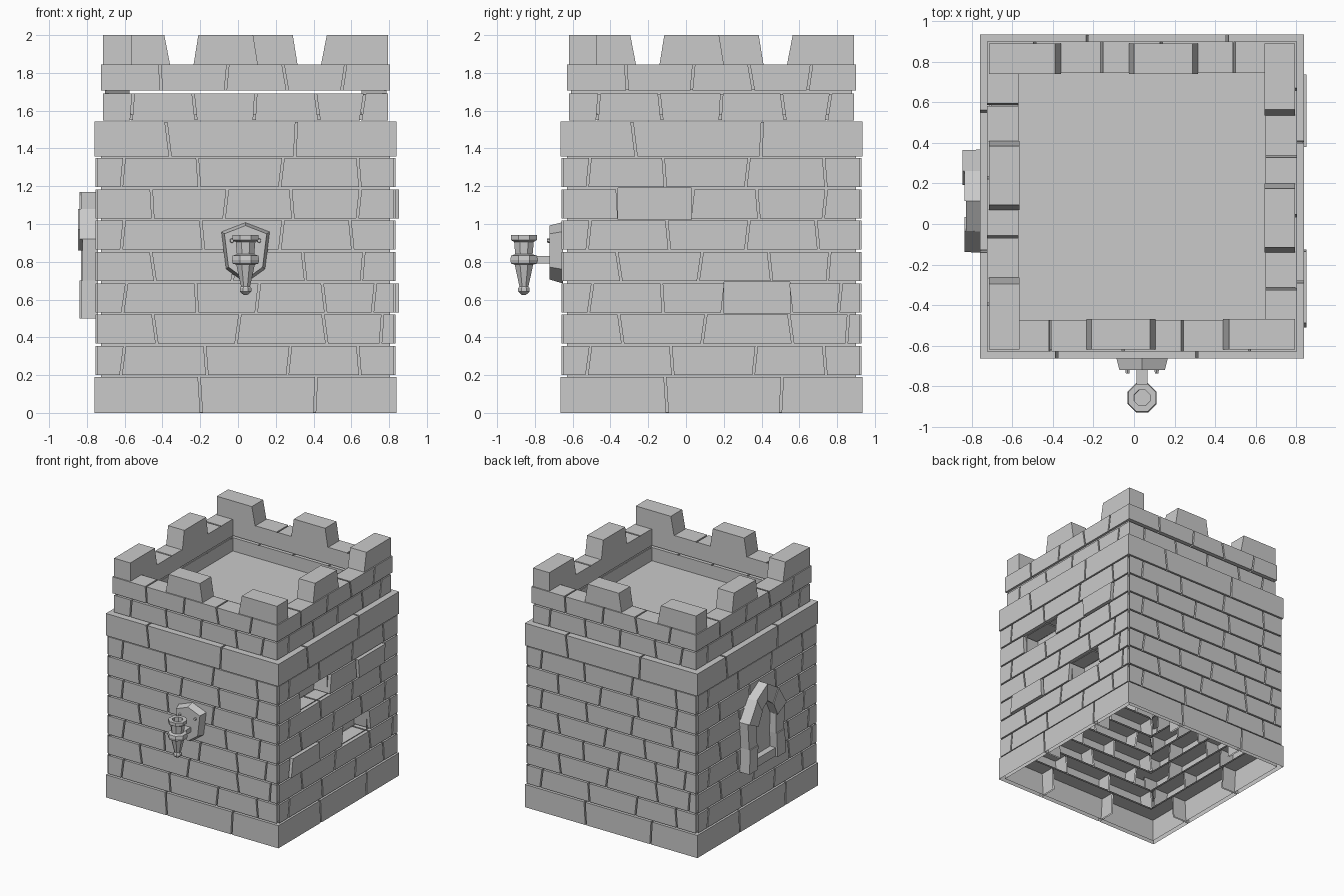
import bpy, bmesh, math, random
from mathutils import Matrix, Vector

if "Cube" in bpy.data.objects:
    bpy.data.objects.remove(bpy.data.objects["Cube"])

random.seed(4)
CX, CY = 0.04, 0.135          # tower axis

stone = bpy.data.materials.new("stone_grey")
stone.diffuse_color = (0.59, 0.59, 0.59, 1)
stone.use_nodes = True
stone.node_tree.nodes["Principled BSDF"].inputs["Base Color"].default_value = stone.diffuse_color


def finish(bm, name):
    bmesh.ops.recalc_face_normals(bm, faces=bm.faces[:])
    me = bpy.data.meshes.new(name)
    bm.to_mesh(me)
    bm.free()
    me.materials.append(stone)
    ob = bpy.data.objects.new(name, me)
    bpy.context.collection.objects.link(ob)
    return ob


def loft(bm, a, b, skip=()):
    """Solid between two matching loops; skip leaves out sides by number or 'back'."""
    va = [bm.verts.new(p) for p in a]
    vb = [bm.verts.new(p) for p in b]
    n = len(va)
    bm.faces.new(va)
    if 'back' not in skip:
        bm.faces.new(vb[::-1])
    for i in range(n):
        if i not in skip:
            bm.faces.new((va[i], va[(i + 1) % n], vb[(i + 1) % n], vb[i]))


def brick(bm, M, us, zs, outer, inner, mitre=(0, 0), skip=()):
    """us = u at left bottom, right bottom, right top, left top."""
    (ul0, ur0, ur1, ul1), (z0, z1) = us, zs
    t = outer - inner
    ml, mr = mitre[0] * t, mitre[1] * t
    pts = [(ul0, z0, ml), (ur0, z0, -mr), (ur1, z1, -mr), (ul1, z1, ml)]
    loft(bm, [M @ Vector((u, -outer, z)) for u, z, s in pts],
         [M @ Vector((u + s, -inner, z)) for u, z, s in pts], skip)


def plate(bm, M, u0, u1, z0, z1, dist):
    bm.faces.new([bm.verts.new(M @ Vector((u, -dist, z)))
                  for u, z in ((u0, z0), (u1, z0), (u1, z1), (u0, z1))])


# Brick courses: z range, outer distance, inner distance, end, seam positions
P0, P = 0.195, 1.16 / 7
SEAMS = [(-.65, -.21, .23, .60), (-.48, -.04, .42, .72), (-.64, -.26, .065, .415, .68),
         (-.49, -.06, .31, .62), (-.65, -.23, .19, .56), (-.495, -.105, .245, .60),
         (-.65, -.25, .19, .60)]
COURSES = [(0, .19, .8, .64, .8, (-.24, .37))]
for i, s in enumerate(SEAMS):
    COURSES.append((P0 + i * P + .006, P0 + (i + 1) * P - .006, .795, .64, .785, s))
COURSES += [(1.357, 1.542, .8, .61, .8, (-.41, .265)),
            (1.548, 1.69, .755, .61, .755, (-.60, -.27, .05, .38, .62)),
            (1.708, 1.845, .765, .61, .765, (-.45, -.10, .21, .52))]
HOLES = {(1, 6, 1), (1, 3, 3)}          # (wall, course, brick) pushed in
PROUD = {(1, 6, 3), (1, 3, 1)}          # sticking out
MORTAR = .765

slants = {(c, i): random.uniform(.004, .012) * (1 if (i + c) % 2 else -1)
          for c in range(12) for i in range(8)}

for w, wname in enumerate(("front", "right", "back", "left")):
    M = Matrix.Translation((CX, CY, 0)) @ Matrix.Rotation(w * math.pi / 2, 4, 'Z')
    bm, mortar = bmesh.new(), bmesh.new()
    for c, (z0, z1, outer, inner, end, seams) in enumerate(COURSES):
        edges = [(-end, 0)] + [(u, slants[c, i]) for i, u in enumerate(seams)] + [(end, 0)]
        n = len(edges) - 1
        parapet = c > 8
        for i in range(n):
            (a, sa), (b, sb) = edges[i], edges[i + 1]
            # Recessed brick at the back of a hole
            if (w, c, i) in HOLES:
                plate(mortar, M, a - .02, b + .02, z0 - .008, z1 + .008, inner + .002)
                continue
            ga, gb = (.006 if i else 0), (.006 if i < n - 1 else 0)
            o = outer + (.017 if (w, c, i) in PROUD else 0)
            skip = set() if parapet else {'back'}     # bricks are open inside
            if i == 0:
                skip.add(3)
            if i == n - 1:
                skip.add(1)
            if c == 0:
                skip.add(0)
            brick(bm, M, (a + ga - sa, b - gb - sb, b - gb + sb, a + ga + sa), (z0, z1),
                  o, inner, (i == 0, i == n - 1), skip)
            # Thin mortar behind this brick
            if not parapet:
                plate(mortar, M, max(a, -MORTAR), min(b, MORTAR), max(z0 - .006, .003),
                      min(z1 + .006, 1.54), MORTAR)
        if parapet:   # smooth lining inside the parapet
            plate(mortar, M, -.607, .607, z0, z1, .607)
    finish(bm, wname + "_wall_bricks")
    if w % 2:   # side walls close the slot under the top course
        brick(mortar, M, (-.745, .745, .745, -.745), (1.685, 1.712), .745, .615, (1, 1))
    finish(mortar, wname + "_mortar")

    # Battlements: one at the corner, one in the middle
    bm = bmesh.new()
    brick(bm, M, (.40, .755, .755, .43), (1.845, 2.0), .755, .605)
    brick(bm, M, (-.275, .065, .04, -.25), (1.845, 2.0), .755, .605)
    finish(bm, wname + "_battlements")

# Roof floor
bm = bmesh.new()
bmesh.ops.create_cube(bm, size=1, matrix=Matrix.Translation((CX, CY, 1.565))
                      @ Matrix.Diagonal((1.25, 1.25, .03, 1)))
finish(bm, "roof_floor")

# Arched window surround on the left wall
WY = 0.113
OUT = [(.25, .50), (.24, .70), (.255, .92), (.15, 1.08), (0, 1.17)]
INN = [(.14, .50), (.13, .70), (.135, .86), (.08, .97), (0, 1.03)]
DEPTH = [.072, .062, .078, .07]
bm = bmesh.new()
for s in (-1, 1):
    for i in range(4):
        d = DEPTH[i] + (.008 if s > 0 else 0)
        ring = [OUT[i], OUT[i + 1], INN[i + 1], INN[i]]
        loft(bm, [(-.74, WY + s * y, z) for y, z in ring],
             [(-.76 - d, WY + s * y * .985, z) for y, z in ring])
finish(bm, "window_surround")

bm = bmesh.new()
shape = INN + [(-y, z) for y, z in INN[-2::-1]]
loft(bm, [(-.75, WY + y, z) for y, z in shape], [(-.764, WY + y, z) for y, z in shape])
finish(bm, "window_pane")

bm = bmesh.new()
bmesh.ops.create_cube(bm, size=1, matrix=Matrix.Translation((-.78, WY, .54))
                      @ Matrix.Diagonal((.07, .29, .07, 1)))
finish(bm, "window_sill")

# Torch holder: shield plate with bevelled rim
shield = [(0, 1.01), (.13, .96), (.105, .76), (0, .685), (-.105, .76), (-.13, .96)]
bm = bmesh.new()
loft(bm, [(CX + x, -.65, z) for x, z in shield],
     [(CX + x * .86, -.722, .86 + (z - .86) * .88) for x, z in shield])
finish(bm, "torch_plate")

bm = bmesh.new()
for s in (-1, 1):
    bmesh.ops.create_cone(bm, cap_ends=True, segments=6, radius1=.015, radius2=.01, depth=.03,
                          matrix=Matrix.Translation((CX + s * .072, -.722, .912))
                          @ Matrix.Rotation(math.pi / 2, 4, 'X'))
finish(bm, "torch_rivets")

bm = bmesh.new()
bmesh.ops.create_cube(bm, size=1, matrix=Matrix.Translation((CX, -.76, .81))
                      @ Matrix.Diagonal((.055, .12, .04, 1)))
finish(bm, "torch_arm")

# Eight-sided holder cup turned from a profile
prof = [(.012, .625), (.033, .642), (.033, .66), (.026, .67), (.053, .785), (.074, .79),
        (.078, .81), (.074, .832), (.05, .84), (.056, .905), (.074, .915), (.074, .942),
        (.042, .942), (.041, .90)]
bm = bmesh.new()
rings = []
for r, z in prof:
    rings.append([bm.verts.new((CX + r * math.cos(math.pi / 8 + k * math.pi / 4),
                                -.858 + r * math.sin(math.pi / 8 + k * math.pi / 4), z))
                  for k in range(8)])
for a, b in zip(rings, rings[1:]):
    for k in range(8):
        bm.faces.new((a[k], a[(k + 1) % 8], b[(k + 1) % 8], b[k]))
bm.faces.new(rings[0])
bm.faces.new(rings[-1])
finish(bm, "torch_cup")
